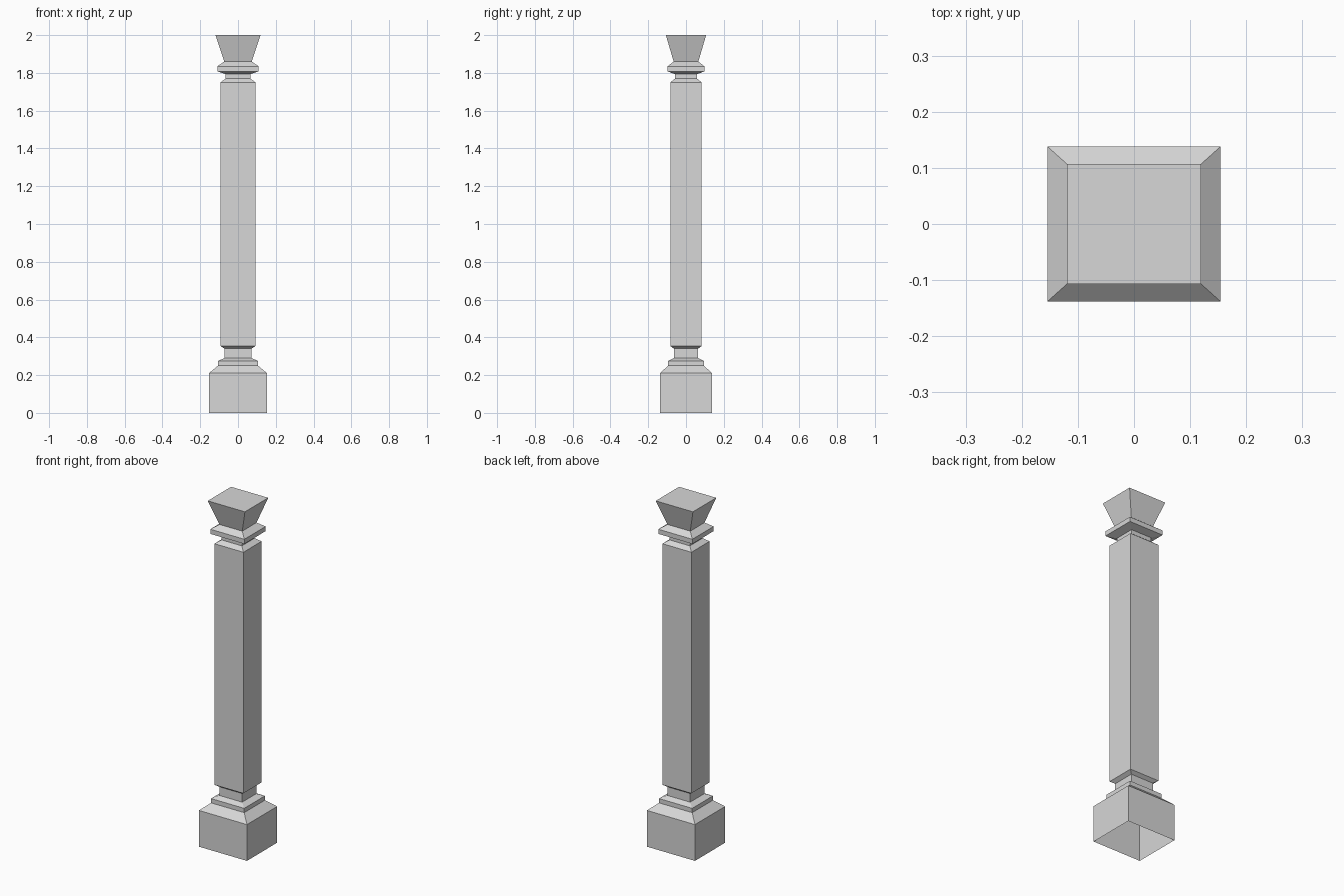
import bpy
import bmesh

cube = bpy.data.objects.get("Cube")
if cube:
    bpy.data.objects.remove(cube, do_unlink=True)

DEPTH = 0.895  # depth of the rectangular section relative to its width

stone = bpy.data.materials.new("light grey stone")
stone.use_nodes = True
stone.diffuse_color = (0.68, 0.68, 0.68, 1)
stone.node_tree.nodes["Principled BSDF"].inputs["Base Color"].default_value = (0.68, 0.68, 0.68, 1)


def rectangular_loft(name, profile, cap_top=False):
    """Stack rectangles given as (half width, height) and skin them."""
    bm = bmesh.new()
    rings = []
    for half, z in profile:
        corners = [(-1, -1), (1, -1), (1, 1), (-1, 1)]
        rings.append([bm.verts.new((sx * half, sy * half * DEPTH, z)) for sx, sy in corners])
    for low, high in zip(rings, rings[1:]):
        for i in range(4):
            j = (i + 1) % 4
            bm.faces.new((low[i], low[j], high[j], high[i]))
    if cap_top:
        bm.faces.new(rings[-1])
    mesh = bpy.data.meshes.new(name)
    bm.to_mesh(mesh)
    bm.free()
    mesh.materials.append(stone)
    obj = bpy.data.objects.new(name, mesh)
    bpy.context.collection.objects.link(obj)
    return obj


# Plinth block, open underneath, with its stepped moulding and neck
rectangular_loft("base", [(0.154, 0), (0.154, 0.21), (0.106, 0.25), (0.106, 0.275),
                          (0.072, 0.29), (0.072, 0.34)])

# Long shaft with chamfered ends
rectangular_loft("shaft", [(0.072, 0.34), (0.093, 0.354), (0.093, 1.75), (0.065, 1.77)])

# Neck, collar and flared top block
rectangular_loft("capital", [(0.065, 1.77), (0.065, 1.793), (0.109, 1.808), (0.109, 1.835),
                             (0.073, 1.86), (0.119, 2.0)], cap_top=True)
